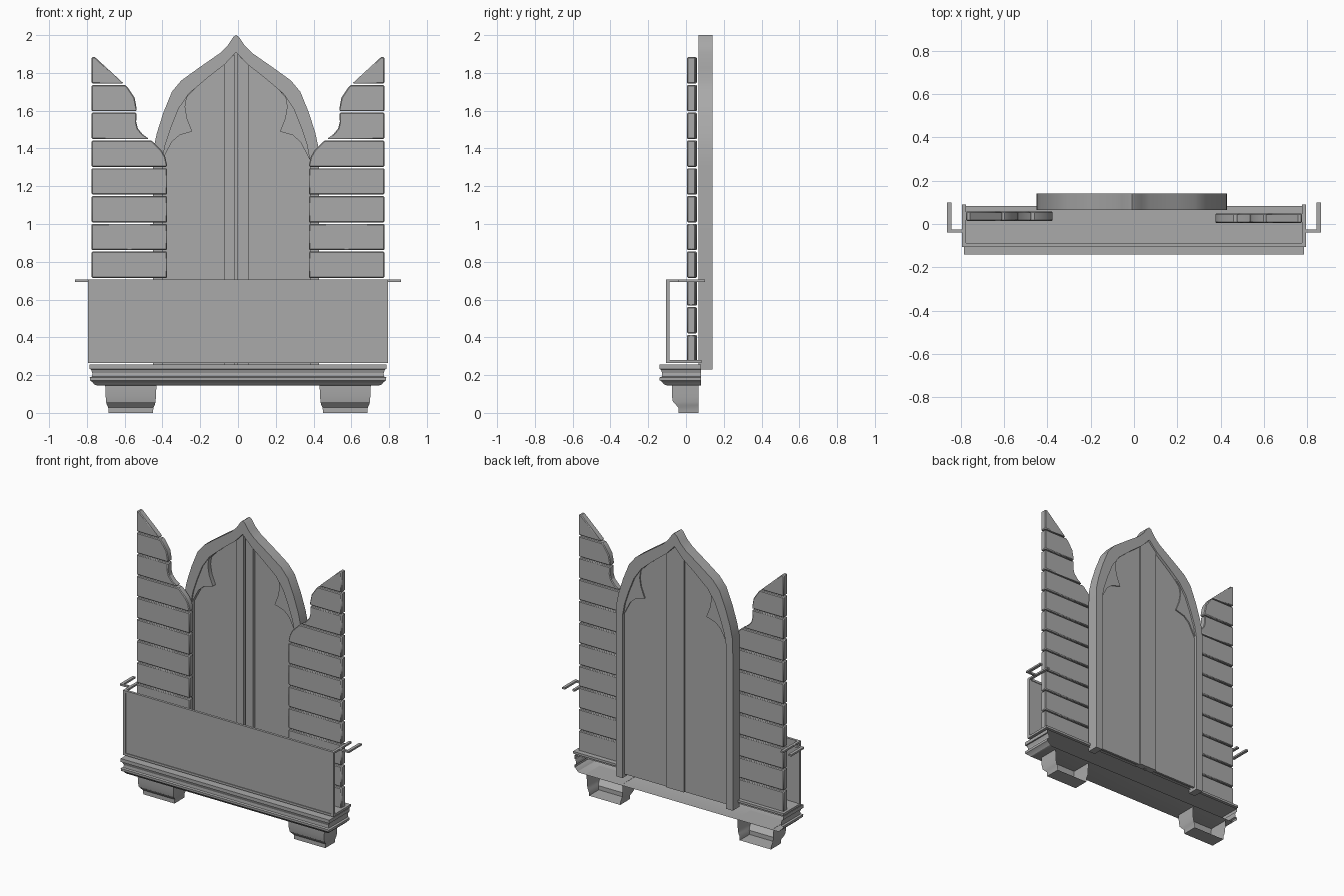
import bpy, bmesh
from math import radians

if "Cube" in bpy.data.objects:
    bpy.data.objects.remove(bpy.data.objects["Cube"])

stone = bpy.data.materials.new("plain grey")
stone.use_nodes = True
GREY = (0.4, 0.4, 0.4, 1)
stone.diffuse_color = GREY
stone.node_tree.nodes["Principled BSDF"].inputs["Base Color"].default_value = GREY

CX = -0.01  # centre line of the window


def finish(name, bm, bevel=0):
    bmesh.ops.recalc_face_normals(bm, faces=bm.faces)
    mesh = bpy.data.meshes.new(name)
    bm.to_mesh(mesh)
    bm.free()
    ob = bpy.data.objects.new(name, mesh)
    bpy.context.collection.objects.link(ob)
    mesh.materials.append(stone)
    if bevel:
        mod = ob.modifiers.new("bevel", 'BEVEL')
        mod.width, mod.segments = bevel, 1
        mod.limit_method, mod.angle_limit = 'ANGLE', radians(60)
    bpy.ops.object.select_all(action='DESELECT')
    ob.select_set(True)
    bpy.context.view_layer.objects.active = ob
    bpy.ops.object.shade_smooth_by_angle(angle=radians(25))
    return ob


def box(name, x, y, z):
    """Box from (low, high) pairs."""
    plate(name, [(x[0], z[0]), (x[1], z[0]), (x[1], z[1]), (x[0], z[1])], *y)


def plate(name, outline, y0, y1, bevel=0):
    """Outline in x and z, thickened from y0 to y1."""
    bm = bmesh.new()
    face = bm.faces.new([bm.verts.new((x, y0, z)) for x, z in outline])
    out = bmesh.ops.extrude_face_region(bm, geom=[face])["geom"]
    verts = [v for v in out if isinstance(v, bmesh.types.BMVert)]
    bmesh.ops.translate(bm, vec=(0, y1 - y0, 0), verts=verts)
    return finish(name, bm, bevel)


def moulding(name, x0, x1, y0, back, rings):
    """Three-sided mitred shell, open at the back; rings are (x inset, y inset, z)."""
    bm = bmesh.new()
    loops = []
    for ix, iy, z in rings:
        a, b, f = x0 + ix, x1 - ix, y0 + iy
        loops.append([bm.verts.new(p) for p in
                      ((a, back, z), (a, f, z), (b, f, z), (b, back, z))])
    for lo, hi in zip(loops, loops[1:]):
        for i in range(3):
            bm.faces.new((lo[i], lo[i + 1], hi[i + 1], hi[i]))
    bm.faces.new(loops[0])
    bm.faces.new(loops[-1])
    finish(name, bm)


def around(half):
    """Mirror a half outline (apex first) into a full arch, left to right."""
    return ([(CX - x, z) for x, z in reversed(half)]
            + [(CX + x, z) for x, z in half[1:]])


# Pointed window frame
outer = [(0, 2), (0.015, 1.99), (0.045, 1.945), (0.085, 1.905), (0.2, 1.825),
         (0.29, 1.76), (0.34, 1.7), (0.385, 1.59), (0.42, 1.48),
         (0.437, 1.4), (0.44, 1.3), (0.44, 0.23)]
inner = [(0, 1.91), (0.06, 1.845), (0.15, 1.775), (0.25, 1.69), (0.305, 1.61),
         (0.345, 1.51), (0.375, 1.42), (0.39, 1.34), (0.39, 0.23)]
plate("window_frame", around(outer) + around(inner)[::-1], 0.065, 0.14)

# Leaves, central stiles and rear cover strip
sill = 0.25
plate("window_leaves", around(inner[:-1] + [(0.39, sill)]), 0.105, 0.12)
for s, side in ((-1, "right"), (1, "left")):
    stile = [(0.008, sill), (0.065, sill), (0.065, 1.84), (0.008, 1.9)]
    plate(side + "_stile", [(CX + s * x, z) for x, z in stile], 0.085, 0.106)
plate("cover_strip", around([(0, 1.905), (0.065, 1.84), (0.065, sill)]), 0.119, 0.13)

# Cusped tracery in the arch
cusp = [(0.22, 1.715), (0.262, 1.67), (0.27, 1.62), (0.26, 1.56), (0.232, 1.49),
        (0.3, 1.47), (0.34, 1.435), (0.39, 1.34), (0.375, 1.42),
        (0.345, 1.51), (0.305, 1.61), (0.25, 1.69)]
for s, side in ((-1, "right"), (1, "left")):
    plate(side + "_tracery", [(CX + s * x, z) for x, z in cusp], 0.075, 0.128)

# Shutters: planks cut from one curved silhouette
curve = [(0.375, 0.27), (0.375, 1.31), (0.385, 1.355), (0.405, 1.39), (0.45, 1.435),
         (0.505, 1.475), (0.53, 1.505), (0.539, 1.54), (0.536, 1.61),
         (0.548, 1.67), (0.585, 1.725), (0.775, 1.9)]


def edge_x(z):
    for (xa, za), (xb, zb) in zip(curve, curve[1:]):
        if za <= z <= zb:
            return xa + (xb - xa) * (z - za) / (zb - za)
    return curve[-1][0]


PLANK = 0.147
for s, side, y0 in ((-1, "right", 0.014), (1, "left", 0.005)):
    for i in range(11):
        lo = 0.27 + i * PLANK + 0.004
        hi = lo + PLANK - 0.008
        steps = [lo] + [z for x, z in curve if lo < z < hi] + [hi]
        rim = [(s * edge_x(z), z) for z in steps]
        ob = plate(f"{side}_shutter_plank_{i + 1}",
                   [(s * 0.775, lo)] + rim + [(s * 0.775, hi)], y0, y0 + 0.044, 0.005)

# Balcony: floor, front panel, border, side rails and brackets
box("balcony_floor", (-0.785, 0.785), (-0.1, 0.083), (0.265, 0.28))
box("balcony_panel", (-0.785, 0.785), (-0.1, -0.092), (0.265, 0.7))
W = 0.793
box("panel_top_border", (-W, W), (-0.105, -0.088), (0.69, 0.705))
box("panel_bottom_border", (-W, W), (-0.105, -0.088), (0.265, 0.28))
for s, side in ((-1, "right"), (1, "left")):
    def span(a, b):
        return tuple(sorted((s * a, s * b)))
    post = span(0.775, W)
    box(side + "_post", post, (-0.105, -0.088), (0.265, 0.705))
    box(side + "_top_rail", post, (-0.105, 0.09), (0.693, 0.705))
    box(side + "_bottom_rail", post, (-0.105, 0.083), (0.265, 0.28))
    box(side + "_bracket_arm", span(W, 0.862), (-0.04, -0.025), (0.693, 0.705))
    box(side + "_bracket_bar", span(0.842, 0.862), (-0.04, 0.1), (0.693, 0.705))

# Moulded base and two feet
base = [(0.04, 0.04, 0.145), (0.025, 0.025, 0.15), (0.012, 0.012, 0.165),
        (0.001, 0.001, 0.172), (0, 0, 0.188), (0.012, 0.012, 0.192),
        (0.014, 0.014, 0.21), (0.007, 0.007, 0.23), (0, 0, 0.232), (0, 0, 0.255)]
moulding("base_moulding", -0.785, 0.785, -0.14, 0.08, base)
foot = [(0.018, 0.035, 0), (0.016, 0.035, 0.028), (0.009, 0.022, 0.042),
        (0.005, 0.006, 0.058), (0.002, 0, 0.09), (0, 0, 0.146)]
for side, x0 in (("right", -0.703), ("left", 0.432)):
    moulding(side + "_foot", x0, x0 + 0.271, -0.075, 0.065, foot)
